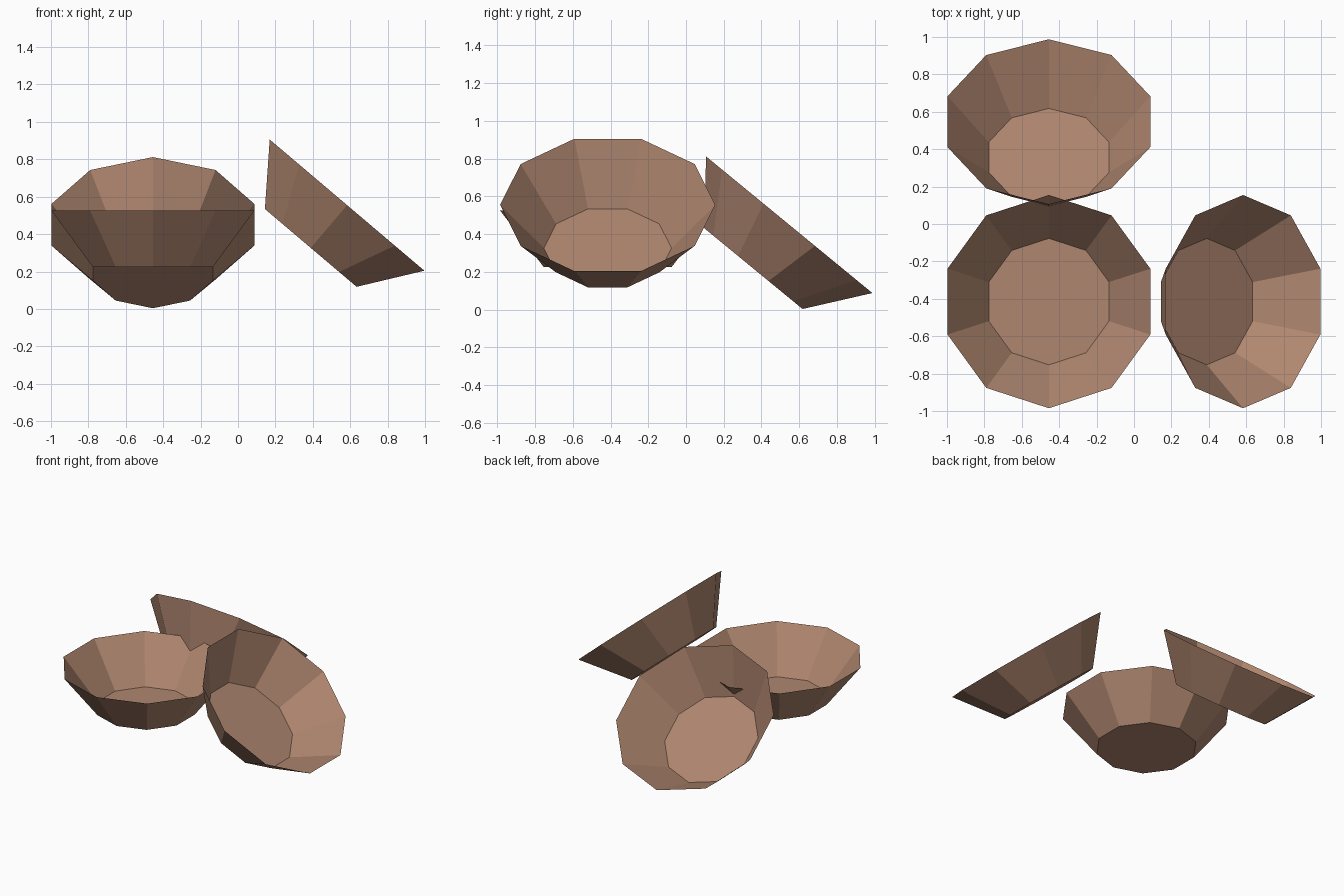
import bpy, bmesh
from math import radians, sin, cos, tau

if "Cube" in bpy.data.objects:
    bpy.data.objects.remove(bpy.data.objects["Cube"])

SIDES = 10
RIM_R, BASE_R, DEPTH = 0.57, 0.338, 0.30

clay = bpy.data.materials.new("clay")
clay.diffuse_color = (0.43, 0.24, 0.16, 1)
clay.use_nodes = True
clay.node_tree.nodes["Principled BSDF"].inputs["Base Color"].default_value = clay.diffuse_color


def bowl(name, rim_centre, tilt):
    """Thin ten-sided open bowl whose origin is the rim centre."""
    bm = bmesh.new()

    def ring(r, z):
        return [bm.verts.new((r * sin(tau * i / SIDES), r * cos(tau * i / SIDES), z))
                for i in range(SIDES)]

    rim, base = ring(RIM_R, 0), ring(BASE_R, -DEPTH)
    # sloping walls
    for i in range(SIDES):
        j = (i + 1) % SIDES
        bm.faces.new((rim[i], rim[j], base[j], base[i]))
    # flat bottom, facing down
    bm.faces.new(base)
    mesh = bpy.data.meshes.new(name)
    bm.to_mesh(mesh)
    bm.free()
    mesh.materials.append(clay)
    obj = bpy.data.objects.new(name, mesh)
    obj.location = rim_centre
    obj.rotation_euler = [radians(a) for a in tilt]
    bpy.context.collection.objects.link(obj)
    return obj


# upright bowl, one leaning back, one leaning to the right
bowl("upright_bowl", (-0.455, -0.415, 0.525), (0, 0, 0))
bowl("back_tilted_bowl", (-0.455, 0.547, 0.45), (-39.4, 0, 0))
bowl("right_tilted_bowl", (0.583, -0.415, 0.555), (0, 40.3, 0))
